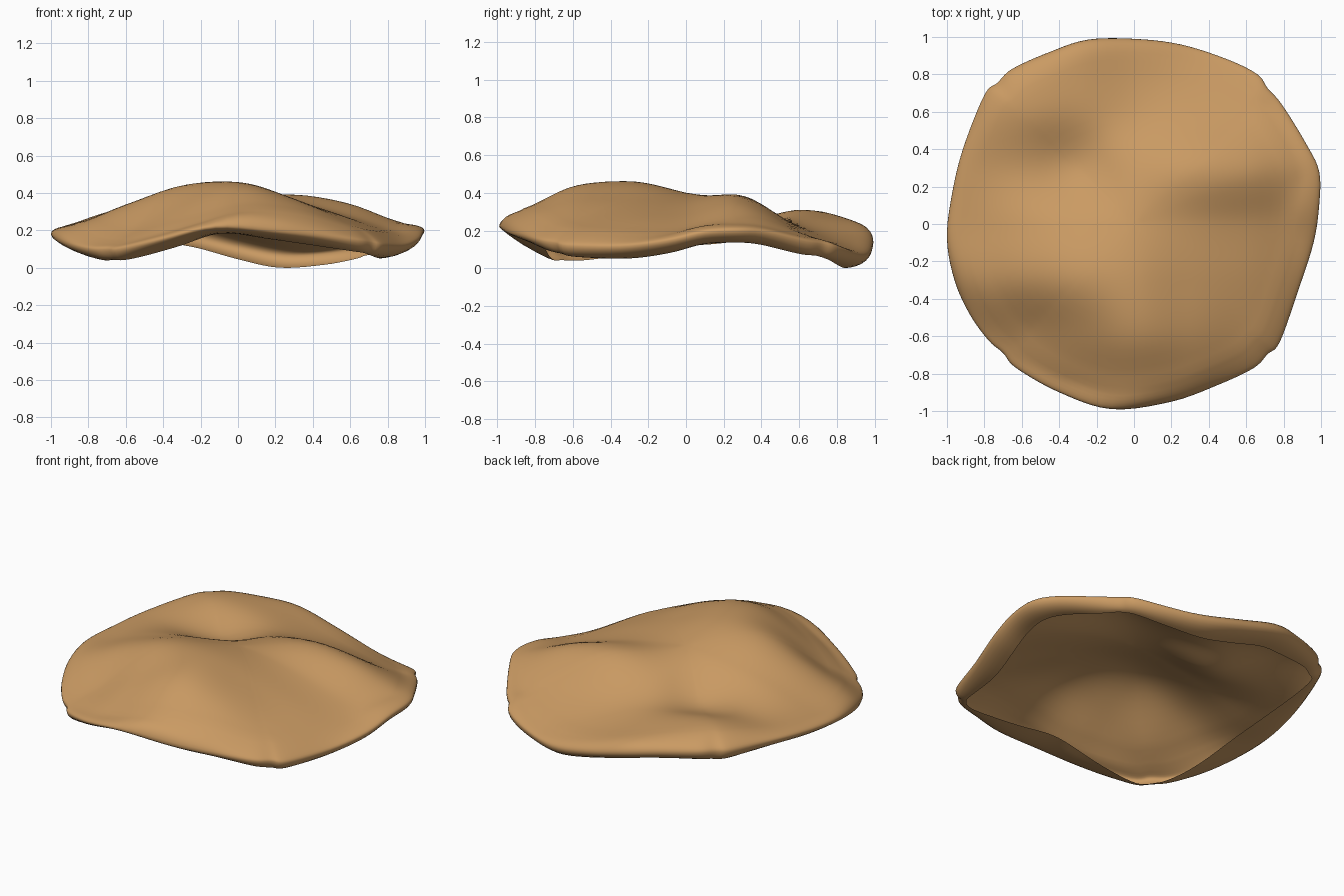
import bpy
import bmesh
from math import sin, cos, pi, atan2, floor
from mathutils import Vector

if "Cube" in bpy.data.objects:
    bpy.data.objects.remove(bpy.data.objects["Cube"], do_unlink=True)

STEPS = 5          # subdivisions between outline points
ROUND = 0.12       # share of the radius used by the rounded shoulder
LIP = 0.065        # height of the turned-under lip

# Outline of the slab (x, y, height of the outermost edge), counter-clockwise
OUTLINE = [Vector(p) for p in (
    (.99, .1, .19), (.99, .28, .2), (.92, .43, .19), (.79, .64, .14),
    (.715, .725, .13), (.66, .8, .11), (.5, .88, .08),
    (.25, .96, .065), (0, .99, .11), (-.25, .985, .17), (-.45, .92, .2),
    (-.65, .83, .22), (-.73, .755, .22), (-.8, .69, .22), (-.915, .4, .21),
    (-.975, .15, .19), (-1, -.08, .18), (-.96, -.3, .15), (-.88, -.48, .12),
    (-.78, -.62, .1), (-.7, -.69, .1), (-.63, -.77, .1), (-.4, -.9, .155),
    (-.12, -.99, .22), (.2, -.95, .195), (.45, -.86, .17), (.64, -.77, .145),
    (.715, -.695, .135), (.78, -.63, .12), (.88, -.35, .115), (.96, -.1, .145))]

# Coarse relief of the upper face: rows front to back, columns -x to +x
GRID_START, GRID_STEP = -.9, .3
RELIEF = ((.10, .11, .2, .3, .27, .17, .1),
          (.12, .175, .33, .435, .36, .23, .13),
          (.22, .33, .44, .455, .365, .26, .15),
          (.225, .31, .37, .4, .355, .275, .185),
          (.24, .255, .23, .34, .385, .34, .235),
          (.26, .31, .275, .23, .215, .19, .16),
          (.23, .27, .25, .17, .11, .1, .1))


def spline(a, b, c, d, t):
    """Smooth curve through b and c; works for numbers and vectors."""
    return b + (c - a) * (t / 2) + (a * 2 - b * 5 + c * 4 - d) * (t * t / 2) \
        + (b * 3 - a - c * 3 + d) * (t ** 3 / 2)


def sample(values, u):
    """Read a row of values at a fractional position."""
    last = len(values) - 1
    u = min(max(u, 0), last)
    i = min(floor(u), last - 1)
    a, b, c, d = (values[min(max(i + k, 0), last)] for k in (-1, 0, 1, 2))
    return spline(a, b, c, d, u - i)


def relief(x, y):
    column, row = ((v - GRID_START) / GRID_STEP for v in (x, y))
    return sample([sample(values, column) for values in RELIEF], row)


def smooth_outline():
    n = len(OUTLINE)
    return [spline(OUTLINE[i - 1], OUTLINE[i], OUTLINE[(i + 1) % n],
                   OUTLINE[(i + 2) % n], s / STEPS)
            for i in range(n) for s in range(STEPS)]


def top_ring(edge, t):
    return [(p.x * t, p.y * t, relief(p.x * t, p.y * t)) for p in edge]


def shoulder_ring(edge, a):
    """Round the upper face over to the outermost edge."""
    t = 1 - ROUND + ROUND * sin(a)
    ring = []
    for p in edge:
        x, y = p.x * t, p.y * t
        top = max(relief(x, y), p.z + .035)
        ring.append((x, y, p.z + (top - p.z) * cos(a)))
    return ring


def lip_ring(edge, a):
    """Turn the edge under: narrow at the corners, wider at front and left,
    thinnest under the front arch."""
    ring = []
    for p in edge:
        angle = atan2(p.y, p.x)
        width = .13 - .04 * (cos(angle) + sin(angle))
        inset = .045 + width * abs(cos(2 * angle))
        drop = LIP * (1 - .45 * max(0, -p.y) ** 4)
        t = 1 - inset * (1 - cos(a))
        ring.append((p.x * t, p.y * t, p.z - drop * sin(a)))
    return ring


# Open slab shell: upper face, rounded shoulder, lip turned under
edge = smooth_outline()
rings = [top_ring(edge, (1 - ROUND) * k / 18) for k in range(1, 18)]
rings += [shoulder_ring(edge, pi / 2 * k / 8) for k in range(9)]
rings += [lip_ring(edge, pi / 2 * k / 6) for k in range(1, 7)]

bm = bmesh.new()
centre = bm.verts.new((0, 0, relief(0, 0)))
loops = [[bm.verts.new(co) for co in ring] for ring in rings]
count = len(edge)
for k in range(count):
    j = (k + 1) % count
    bm.faces.new((centre, loops[0][k], loops[0][j]))
    for inner, outer in zip(loops, loops[1:]):
        bm.faces.new((inner[k], outer[k], outer[j], inner[j]))

# Soften the joins and stand the slab on the ground
inside = [v for v in bm.verts if not v.is_boundary]
for _ in range(2):
    bmesh.ops.smooth_vert(bm, verts=inside, factor=.5, use_axis_z=True)
floor_z = min(v.co.z for v in bm.verts)
bmesh.ops.translate(bm, verts=bm.verts, vec=(0, 0, -floor_z))

mesh = bpy.data.meshes.new("stone_slab")
bm.to_mesh(mesh)
bm.free()
slab = bpy.data.objects.new("stone_slab", mesh)
bpy.context.collection.objects.link(slab)

# Sandy brown material
sand = bpy.data.materials.new("sandy_brown")
sand.use_nodes = True
colour = (.59, .325, .125, 1)
sand.diffuse_color = colour
sand.node_tree.nodes["Principled BSDF"].inputs["Base Color"].default_value = colour
mesh.materials.append(sand)

bpy.context.view_layer.objects.active = slab
slab.select_set(True)
bpy.ops.object.shade_smooth()
